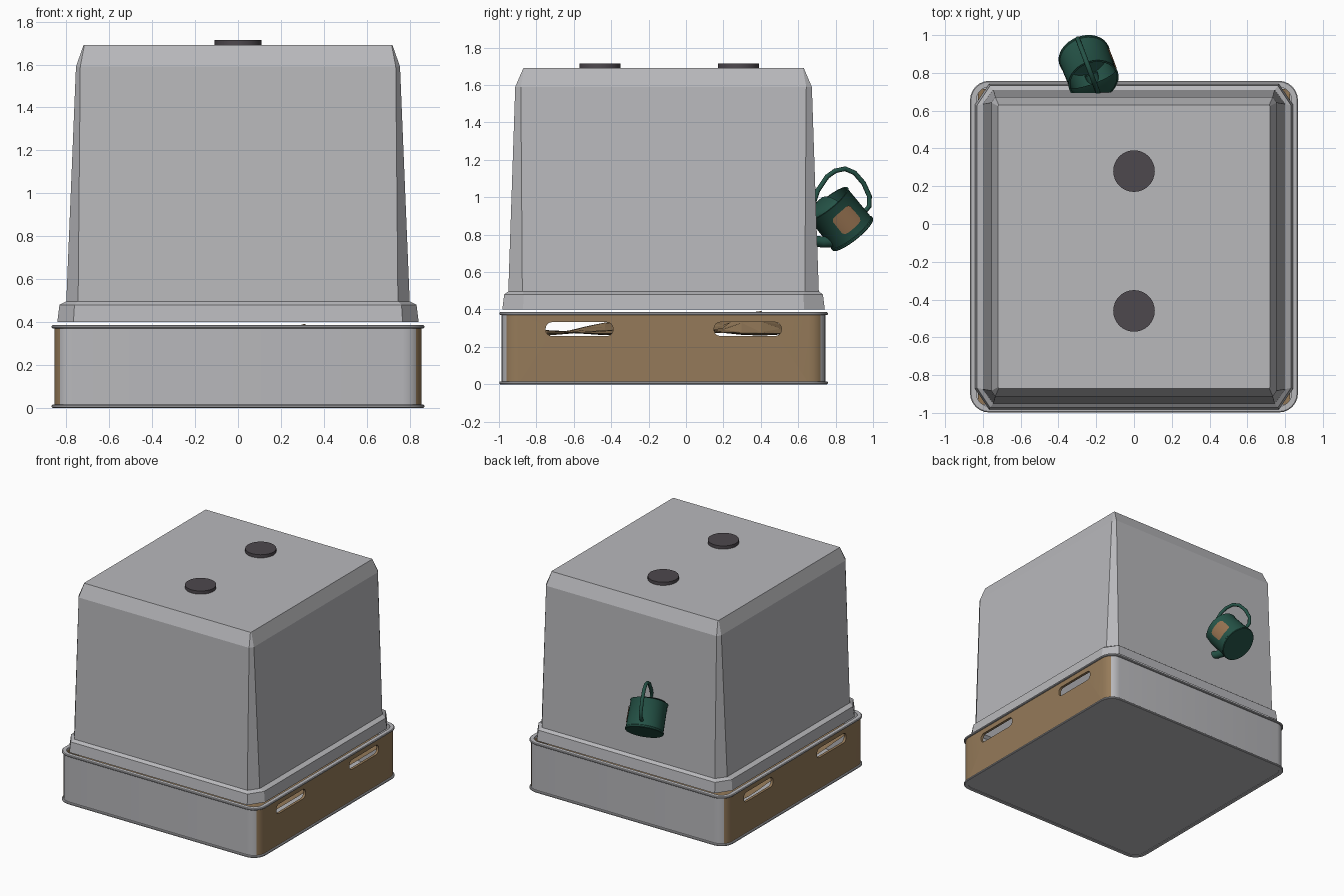
import bpy, bmesh, math
from mathutils import Matrix, Vector

if "Cube" in bpy.data.objects:
    bpy.data.objects.remove(bpy.data.objects["Cube"])

CY = -0.12  # centre of the box in y (the can sticks out at the back)


def mat(name, col):
    m = bpy.data.materials.new(name)
    m.diffuse_color = (*col, 1)
    m.use_nodes = True
    m.node_tree.nodes["Principled BSDF"].inputs["Base Color"].default_value = m.diffuse_color
    return m


GREY = mat("light grey", (0.48, 0.48, 0.50))
BROWN = mat("wood brown", (0.30, 0.195, 0.10))
DARK = mat("dark vent", (0.075, 0.065, 0.075))
GREEN = mat("deep green", (0.018, 0.085, 0.062))
TAN = mat("label tan", (0.30, 0.165, 0.08))


def finish(bm, name, mats, angle=None, matrix=None, normals=True):
    if normals:
        bmesh.ops.recalc_face_normals(bm, faces=bm.faces[:])
    me = bpy.data.meshes.new(name)
    bm.to_mesh(me)
    bm.free()
    for m in mats:
        me.materials.append(m)
    if angle:
        for p in me.polygons:
            p.use_smooth = True
        me.set_sharp_from_angle(angle=math.radians(angle))
    ob = bpy.data.objects.new(name, me)
    bpy.context.collection.objects.link(ob)
    if matrix:
        ob.matrix_world = matrix
    return ob


def loft(rings, cap_start=False, cap_end=False, loop=False):
    bm = bmesh.new()
    vs = [[bm.verts.new(p) for p in r] for r in rings]
    n = len(rings[0])
    pairs = list(zip(vs, vs[1:])) + ([(vs[-1], vs[0])] if loop else [])
    for a, b in pairs:
        for i in range(n):
            j = (i + 1) % n
            bm.faces.new((a[i], a[j], b[j], b[i]))
    if cap_start:
        bm.faces.new(vs[0][::-1])
    if cap_end:
        bm.faces.new(vs[-1])
    return bm


def round_rect(hx, hy, r, z, seg=6):
    pts = []
    for k, (sx, sy) in enumerate([(1, 1), (-1, 1), (-1, -1), (1, -1)]):
        for i in range(seg + 1):
            t = (k + i / seg) * math.pi / 2
            pts.append((sx * (hx - r) + r * math.cos(t), CY + sy * (hy - r) + r * math.sin(t), z))
    return pts


def tray_ring(off, z):
    return round_rect(0.856 + off, 0.866 + off, 0.09 + off, z)


def circle(r, z, n=32):
    return [(r * math.cos(2 * math.pi * i / n), r * math.sin(2 * math.pi * i / n), z) for i in range(n)]


def tube(path, radii, n=10):
    # tube along a path that lies in the local xz plane
    pts = [Vector((p[0], 0, p[1])) for p in path]
    rings = []
    for i, p in enumerate(pts):
        d = (pts[min(i + 1, len(pts) - 1)] - pts[max(i - 1, 0)]).normalized()
        side = Vector((0, 1, 0))
        up = d.cross(side)
        rings.append([p + radii[i] * (side * math.cos(2 * math.pi * k / n) + up * math.sin(2 * math.pi * k / n))
                      for k in range(n)])
    return loft(rings, True, True)


# Tray: hollow box, grey ends and brown sides
bm = loft([tray_ring(0, 0.004), tray_ring(0, 0.38), tray_ring(-0.02, 0.38), tray_ring(-0.02, 0.03)], True, True)
bmesh.ops.recalc_face_normals(bm, faces=bm.faces[:])
for f in bm.faces:
    f.material_index = 0 if abs(f.normal.x) > 0.75 else 1
tray = finish(bm, "tray", [BROWN, GREY], 35)

# Hand slots cut through both sides
for y0 in (-0.57, 0.33):
    ring = []
    for k, (sy, sz) in enumerate([(1, 1), (-1, 1), (-1, -1), (1, -1)]):
        for i in range(5):
            t = (k + i / 4) * math.pi / 2
            ring.append((y0 + sy * 0.147 + 0.033 * math.cos(t), 0.295 + sz * 0.004 + 0.033 * math.sin(t)))
    cutter = finish(loft([[(x, *p) for p in ring] for x in (-1, 1)], True, True), "slot_cutter", [BROWN])
    cutter.hide_render = True
    mod = tray.modifiers.new("slot", 'BOOLEAN')
    mod.operation = 'DIFFERENCE'
    mod.solver = 'EXACT'
    mod.object = cutter
bpy.context.view_layer.update()
cut = bpy.data.meshes.new_from_object(tray.evaluated_get(bpy.context.evaluated_depsgraph_get()))
tray.modifiers.clear()
tray.data = cut
for ob in [o for o in bpy.data.objects if o.name.startswith("slot_cutter")]:
    bpy.data.objects.remove(ob)

# Rims around the tray
for name, z0, z1 in (("bottom_rim", 0.0, 0.016), ("top_rim", 0.37, 0.386)):
    finish(loft([tray_ring(-0.021, z0), tray_ring(0.007, z0), tray_ring(0.012, z0 + 0.004),
                 tray_ring(0.012, z1 - 0.004), tray_ring(0.007, z1), tray_ring(-0.021, z1)], loop=True),
           name, [GREY], 35)

# Bedding: faceted heap inside the tray
HEAPS = [(-0.15, 0.05, 0.10, 0.17), (0.31, 0.36, 0.11, 0.13), (0.02, 0.33, 0.09, 0.16),
         (-0.5, -0.4, 0.05, 0.2), (0.5, -0.1, 0.05, 0.2)]
bm = bmesh.new()
bmesh.ops.create_grid(bm, x_segments=16, y_segments=16, size=1)
for v in bm.verts:
    x, y = v.co.x * 0.825, CY + v.co.y * 0.835
    z = 0.275 + 0.015 * math.sin(9 * x + 2) * math.cos(8 * y)
    for hx, hy, h, w in HEAPS:
        z += h * math.exp(-((x - hx) ** 2 + (y - hy) ** 2) / w ** 2)
    v.co = (x, y, min(z, 0.402))
bmesh.ops.triangulate(bm, faces=bm.faces[:])
finish(bm, "bedding", [BROWN], normals=False)

# Cover: tapered hood with chamfered corners and a stepped flange
def octagon(z, hx, hy, cx, cy):
    return [(x, CY + y, z) for x, y in [
        (hx, -hy + cy), (hx, hy - cy), (hx - cx, hy), (cx - hx, hy),
        (-hx, hy - cy), (-hx, cy - hy), (cx - hx, -hy), (hx - cx, -hy)]]


finish(loft([octagon(0.40, 0.842, 0.862, 0.075, 0.11), octagon(0.48, 0.832, 0.852, 0.07, 0.105),
             octagon(0.497, 0.80, 0.83, 0.055, 0.075), octagon(1.59, 0.755, 0.793, 0.02, 0.03),
             octagon(1.69, 0.72, 0.75, 0.004, 0.006)], cap_end=True), "cover", [GREY])

# Two vents on the lid
for i, y in enumerate((-0.46, 0.28)):
    finish(loft([circle(0.11, 1.685), circle(0.11, 1.715)], True, True), f"vent_{i + 1}", [DARK], 35,
           Matrix.Translation((0, y, 0)))

# Watering can frame: local x = spout side, local z = can axis
a = Vector((0.23, -0.61, 0.76)).normalized()
s = Vector((0.936, 0.353, 0)).normalized()
f = s.cross(a).normalized()
CAN = Matrix.Translation((-0.265, 0.893, 0.80)) @ Matrix((f, s, a)).transposed().to_4x4()

R = 0.135
finish(loft([circle(R, 0), circle(R + 0.004, 0.004), circle(R + 0.004, 0.014), circle(R, 0.018),
             circle(R - 0.003, 0.212), circle(R + 0.002, 0.22), circle(R - 0.009, 0.22),
             circle(R - 0.01, 0.012)], True, True), "can_body", [GREEN], 35, CAN)

# Half hood over the front of the can opening
bm = bmesh.new()
bmesh.ops.create_uvsphere(bm, u_segments=24, v_segments=12, radius=1)
bmesh.ops.bisect_plane(bm, geom=bm.verts[:] + bm.edges[:] + bm.faces[:], plane_co=(0, 0, 0),
                       plane_no=(0, 0, -1), clear_outer=True)
bmesh.ops.bisect_plane(bm, geom=bm.verts[:] + bm.edges[:] + bm.faces[:], plane_co=(-0.1, 0, 0),
                       plane_no=(-1, 0, 0), clear_outer=True)
for v in bm.verts:
    v.co = (v.co.x * 0.13, v.co.y * 0.13, 0.217 + v.co.z * 0.04)
finish(bm, "can_hood", [GREEN], 40, CAN)

# Handle arching from the back of the can over its top
ctrl = [(-0.13, 0.05), (-0.17, 0.055), (-0.205, 0.095), (-0.225, 0.17), (-0.222, 0.245), (-0.195, 0.297),
        (-0.145, 0.325), (-0.09, 0.332), (0.0, 0.31), (0.07, 0.27), (0.115, 0.215)]
finish(tube(ctrl, [0.013] * len(ctrl)), "can_handle", [GREEN], 50, CAN)

# Spout passing through the cover wall, with a rose at its tip
finish(tube([(0.10, 0.045), (0.16, 0.085), (0.30, 0.25), (0.33, 0.285), (0.345, 0.302)],
            [0.036, 0.03, 0.018, 0.045, 0.045], 16), "can_spout", [GREEN], 40, CAN)

# Label: thin curved plate with rounded corners
bm = bmesh.new()
cols = []
for t, h in ((-1, 0.04), (-0.85, 0.054), (-0.5, 0.058), (0, 0.058), (0.5, 0.058), (0.85, 0.054), (1, 0.04)):
    ang = math.pi / 2 - 0.1 + t * 0.48
    p = ((R + 0.004) * math.cos(ang), (R + 0.004) * math.sin(ang))
    cols.append([bm.verts.new((*p, 0.115 + k * h)) for k in (-1, 1)])
for c, d in zip(cols, cols[1:]):
    bm.faces.new((d[0], c[0], c[1], d[1]))
finish(bm, "can_label", [TAN], 40, CAN, normals=False)
